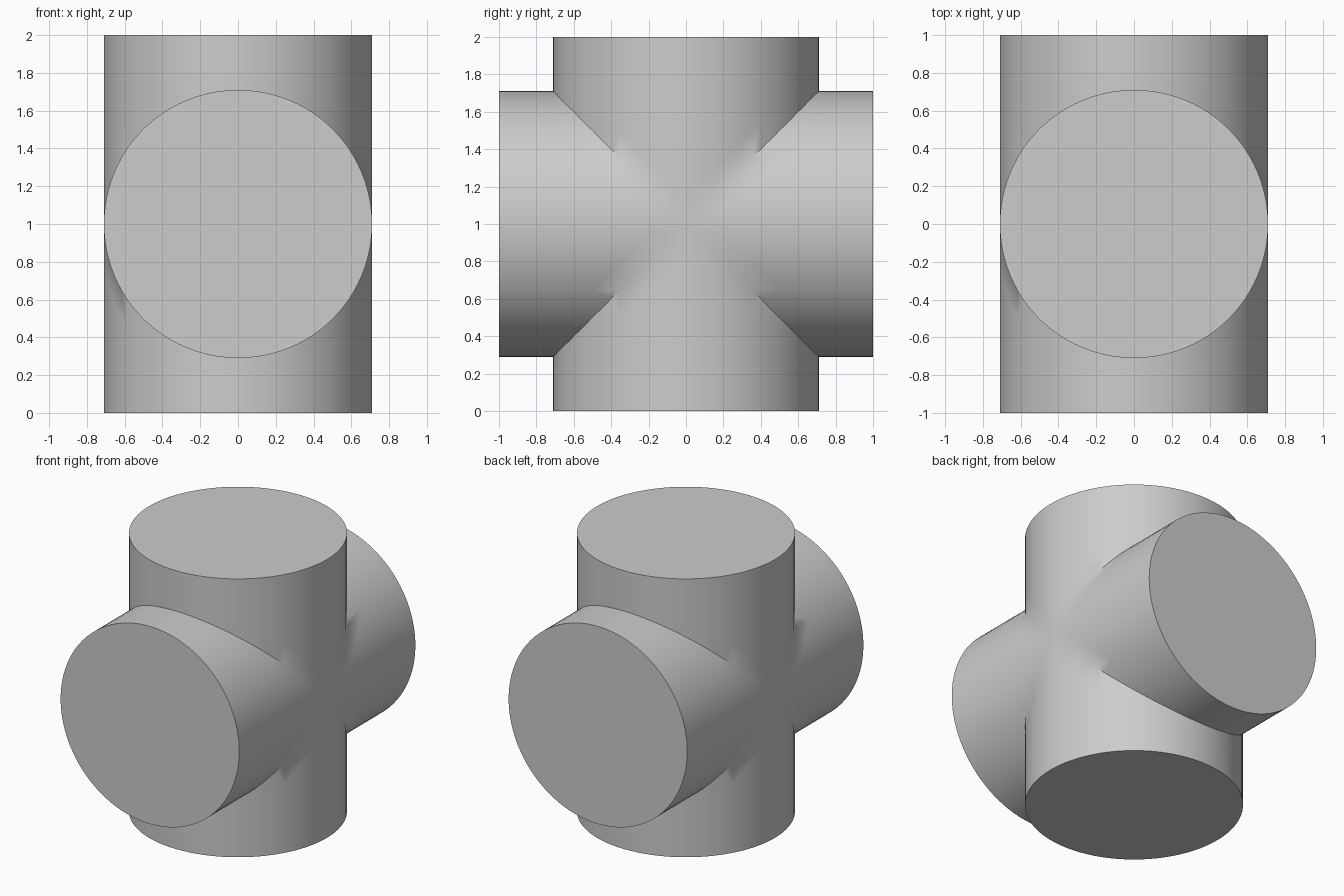
import bpy, bmesh
from math import sin, cos, pi, radians

cube = bpy.data.objects.get("Cube")
if cube:
    bpy.data.objects.remove(cube, do_unlink=True)

RADIUS = 0.71
SEGMENTS = 96
BLEND = 0.15  # width of the soft zone beside the seam

grey = bpy.data.materials.new("light_grey")
grey.use_nodes = True
colour = (0.604, 0.604, 0.604, 1)
grey.diffuse_color = colour
grey.node_tree.nodes["Principled BSDF"].inputs["Base Color"].default_value = colour

bm = bmesh.new()


def add_arm(place):
    """One pipe arm from the mitred seam to its flat end; place(x, across, along) gives the position."""
    rings = [[], [], []]
    for i in range(SEGMENTS):
        angle = 2 * pi * i / SEGMENTS
        x, across = RADIUS * cos(angle), RADIUS * sin(angle)
        seam = abs(across)
        for ring, along in zip(rings, (seam, seam + BLEND, 1)):
            ring.append(bm.verts.new(place(x, across, along)))
    for low, high in zip(rings, rings[1:]):
        for i in range(SEGMENTS):
            j = (i + 1) % SEGMENTS
            bm.faces.new((low[i], low[j], high[j], high[i]))
    bm.faces.new(rings[-1])


# Upright pipe and front-to-back pipe, two arms each
for side in (1, -1):
    add_arm(lambda x, across, along: (x, across, 1 + side * along))
    add_arm(lambda x, across, along: (x, side * along, 1 + across))

# Weld the arms along their seams
bmesh.ops.remove_doubles(bm, verts=bm.verts, dist=0.0005)
bmesh.ops.recalc_face_normals(bm, faces=bm.faces)

mesh = bpy.data.meshes.new("crossed_pipes")
bm.to_mesh(mesh)
bm.free()
mesh.materials.append(grey)
pipes = bpy.data.objects.new("crossed_pipes", mesh)
bpy.context.collection.objects.link(pipes)

# Smooth walls, crisp ends and seams
bpy.ops.object.select_all(action="DESELECT")
pipes.select_set(True)
bpy.context.view_layer.objects.active = pipes
bpy.ops.object.shade_smooth_by_angle(angle=radians(40))
